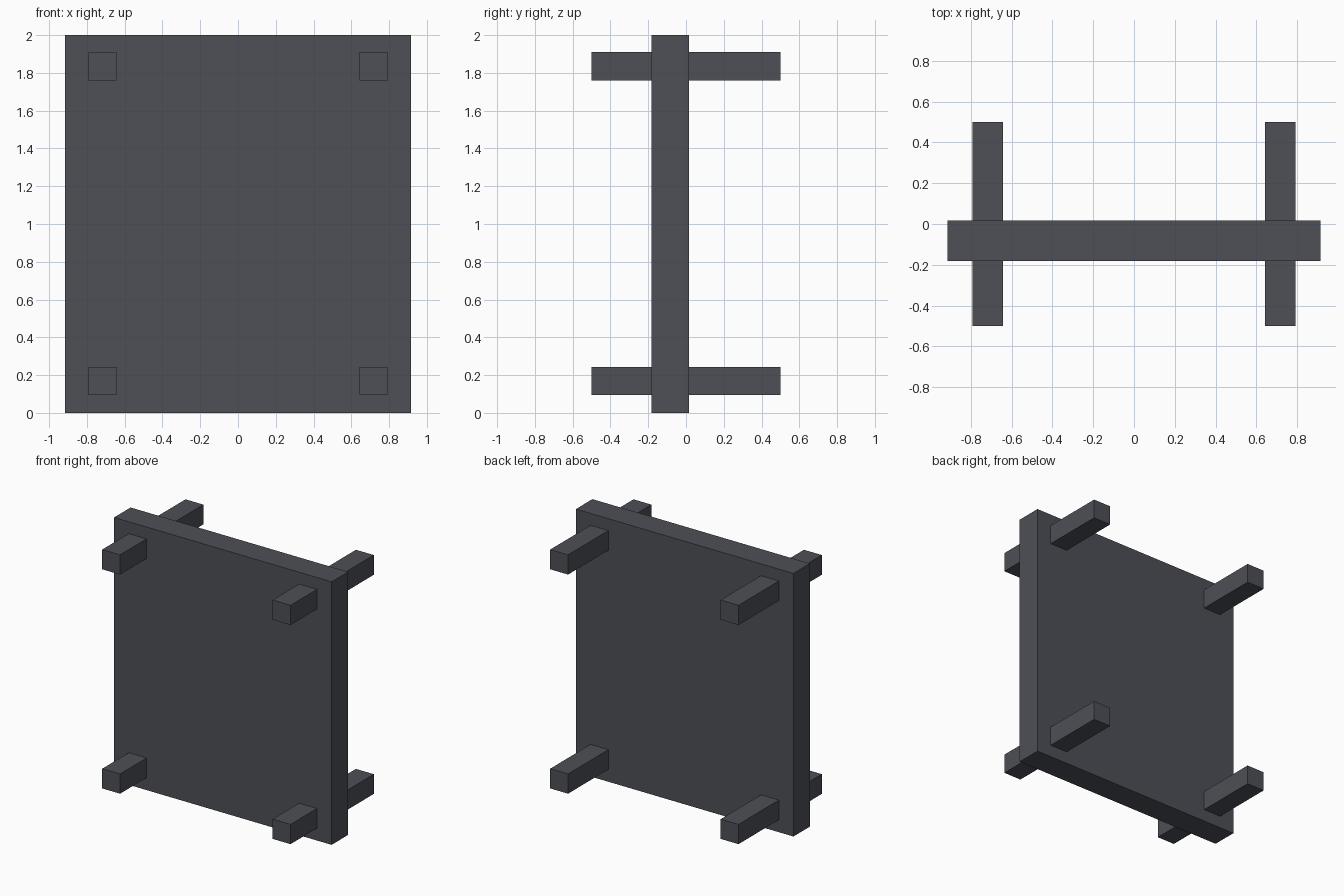
import bpy

if "Cube" in bpy.data.objects:
    bpy.data.objects.remove(bpy.data.objects["Cube"])

dark = bpy.data.materials.new("dark_grey")
dark.diffuse_color = (0.075, 0.08, 0.095, 1)
dark.use_nodes = True
dark.node_tree.nodes["Principled BSDF"].inputs["Base Color"].default_value = dark.diffuse_color


def box(name, lo, hi):
    """Axis-aligned box between two opposite corners."""
    bpy.ops.mesh.primitive_cube_add(
        size=1, location=[(a + b) / 2 for a, b in zip(lo, hi)])
    ob = bpy.context.object
    ob.name = name
    ob.scale = [b - a for a, b in zip(lo, hi)]
    bpy.ops.object.transform_apply(location=False, rotation=False, scale=True)
    ob.data.materials.append(dark)
    return ob


# Upright slab, set slightly forward of centre
box("panel", (-0.915, -0.182, 0), (0.915, 0.016, 2))

# Four square bars passing through the slab near its corners
for side, x in (("left", -0.717), ("right", 0.717)):
    for level, z in (("lower", 0.169), ("upper", 1.835)):
        box(f"{level}_{side}_bar",
            (x - 0.075, -0.5, z - 0.075), (x + 0.075, 0.5, z + 0.075))
